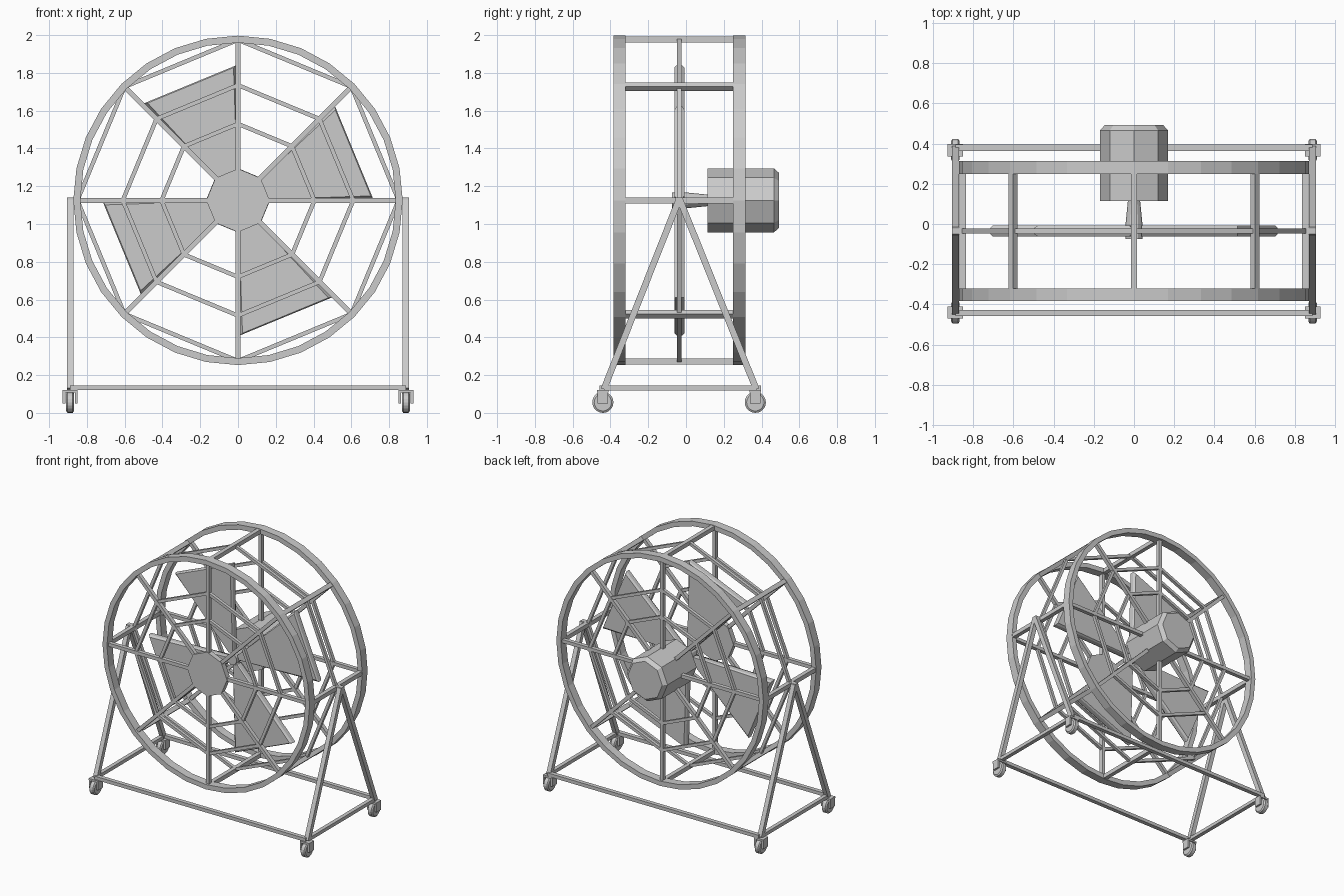
import bpy, bmesh, math
from mathutils import Vector, Matrix

if "Cube" in bpy.data.objects:
    bpy.data.objects.remove(bpy.data.objects["Cube"])

CZ = 1.125                 # axle height
FRONT, MID, BACK = -0.352, -0.035, 0.282
grey = bpy.data.materials.new("light grey")
grey.diffuse_color = (0.6, 0.6, 0.6, 1)
grey.use_nodes = True
grey.node_tree.nodes["Principled BSDF"].inputs["Base Color"].default_value = grey.diffuse_color


def finish(name, bm):
    bmesh.ops.recalc_face_normals(bm, faces=bm.faces)
    me = bpy.data.meshes.new(name)
    bm.to_mesh(me)
    bm.free()
    me.materials.append(grey)
    ob = bpy.data.objects.new(name, me)
    bpy.context.collection.objects.link(ob)
    return ob


def polar(r, deg, y):
    a = math.radians(deg)
    return Vector((r * math.cos(a), y, CZ + r * math.sin(a)))


def bar(bm, a, b, w, d, side=(0, 1, 0)):
    """Box beam from a to b; d is measured along side, w across it."""
    a, b = Vector(a), Vector(b)
    z = (b - a).normalized()
    y = (Vector(side) - z * Vector(side).dot(z)).normalized()
    x = y.cross(z)
    m = Matrix((x, y, z)).transposed().to_4x4()
    m.translation = (a + b) / 2
    m = m @ Matrix.Diagonal((w, d, (b - a).length, 1))
    bmesh.ops.create_cube(bm, size=1, matrix=m)


def lathe(bm, profile, n, axis='Y', centre=(0, 0, CZ), closed=False):
    """Revolve (radius, offset) pairs; capped at both ends unless closed."""
    rings = []
    for r, o in profile:
        ring = []
        for i in range(n):
            a = 2 * math.pi * i / n
            u, v = r * math.cos(a), r * math.sin(a)
            p = (u, o, v) if axis == 'Y' else (o, u, v)
            ring.append(bm.verts.new(Vector(p) + Vector(centre)))
        rings.append(ring)
    pairs = list(zip(rings, rings[1:]))
    if closed:
        pairs.append((rings[-1], rings[0]))
    else:
        bm.faces.new(rings[0])
        bm.faces.new(rings[-1])
    for p, q in pairs:
        for i in range(n):
            j = (i + 1) % n
            bm.faces.new((p[i], p[j], q[j], q[i]))


# Round rims and the spoked guards inside them
for label, y in (("front", FRONT), ("back", BACK)):
    bm = bmesh.new()
    lathe(bm, [(0.872, y - 0.032), (0.872, y + 0.032),
               (0.835, y + 0.032), (0.835, y - 0.032)], 32, closed=True)
    finish(label + "_rim", bm)
    bm = bmesh.new()
    for k in range(8):
        bar(bm, polar(0.14, 45 * k, y), polar(0.85, 45 * k, y), 0.026, 0.03)
        for r in (0.405, 0.61):
            bar(bm, polar(r, 45 * k, y), polar(r, 45 * k + 45, y), 0.022, 0.024)
    finish(label + "_guard", bm)

# Eight-sided plate in the middle of the front guard
bm = bmesh.new()
lathe(bm, [(0.168, FRONT - 0.02), (0.168, FRONT + 0.02)], 8)
finish("front_hub_plate", bm)

# Long bars joining the rims and the middle octagon
bm = bmesh.new()
for k in range(8):
    p = polar(0.852, 45 * k, 0)
    bar(bm, p + Vector((0, FRONT, 0)), p + Vector((0, BACK, 0)), 0.032, 0.032,
        p - Vector((0, 0, CZ)))
    bar(bm, polar(0.85, 45 * k, MID), polar(0.85, 45 * k + 45, MID), 0.022, 0.024)
finish("cage_bars", bm)

# Four fan blades with chamfered outlines
for k in range(4):
    bm = bmesh.new()
    layers = []
    for y, s in ((-0.027, 0.012), (-0.015, 0), (0.015, 0), (0.027, 0.012)):
        da = math.degrees(s / 0.6)
        pts = [(0.05, 2), (0.715 - s, 0.8 + da), (0.715 - s, 44 - da), (0.05, 43)]
        layers.append([bm.verts.new(polar(r, a + 90 * k, MID + y)) for r, a in pts])
    bm.faces.new(layers[0])
    bm.faces.new(layers[-1])
    for p, q in zip(layers, layers[1:]):
        for i in range(4):
            j = (i + 1) % 4
            bm.faces.new((p[i], p[j], q[j], q[i]))
    finish("fan_blade_%d" % (k + 1), bm)

# Shaft and motor housing
bm = bmesh.new()
lathe(bm, [(0.042, -0.075), (0.042, 0.0), (0.03, 0.12)], 12)
finish("shaft", bm)
bm = bmesh.new()
lathe(bm, [(0.17, 0.115), (0.17, 0.465), (0.145, 0.493)], 8)
finish("motor_housing", bm)

# Stand: two triangular side frames and two long floor beams
YF, YB, X = -0.435, 0.372, 0.889
for label, s in (("left", -1), ("right", 1)):
    bm = bmesh.new()
    top = (s * X, MID, 1.135)
    for y in (YF, YB):
        bar(bm, (s * X, y, 0.125), top, 0.034, 0.034, (1, 0, 0))
    bar(bm, (s * X, YF, 0.132), (s * X, YB, 0.132), 0.026, 0.03, (1, 0, 0))
    bar(bm, (s * 0.84, MID, CZ), (s * 0.906, MID, CZ), 0.03, 0.04)
    finish(label + "_side_frame", bm)
bm = bmesh.new()
for y in (YF - 0.008, YB + 0.008):
    bar(bm, (-X, y, 0.133), (X, y, 0.133), 0.026, 0.032)
finish("floor_beams", bm)

# Casters: wheel between two fork cheeks under a top plate
for i, (s, y) in enumerate([(s, y) for s in (-1, 1) for y in (YF - 0.005, YB - 0.005)]):
    x = s * X
    bm = bmesh.new()
    lathe(bm, [(0.046, -0.021), (0.056, -0.014), (0.056, 0.014), (0.046, 0.021)],
          20, 'X', (x, y, 0.056))
    finish("caster_wheel_%d" % (i + 1), bm)
    bm = bmesh.new()
    for c in (-1, 1):
        bar(bm, (x + c * 0.032, y, 0.05), (x + c * 0.032, y, 0.12), 0.014, 0.055)
    bar(bm, (x, y, 0.108), (x, y, 0.122), 0.078, 0.06)
    finish("caster_fork_%d" % (i + 1), bm)
